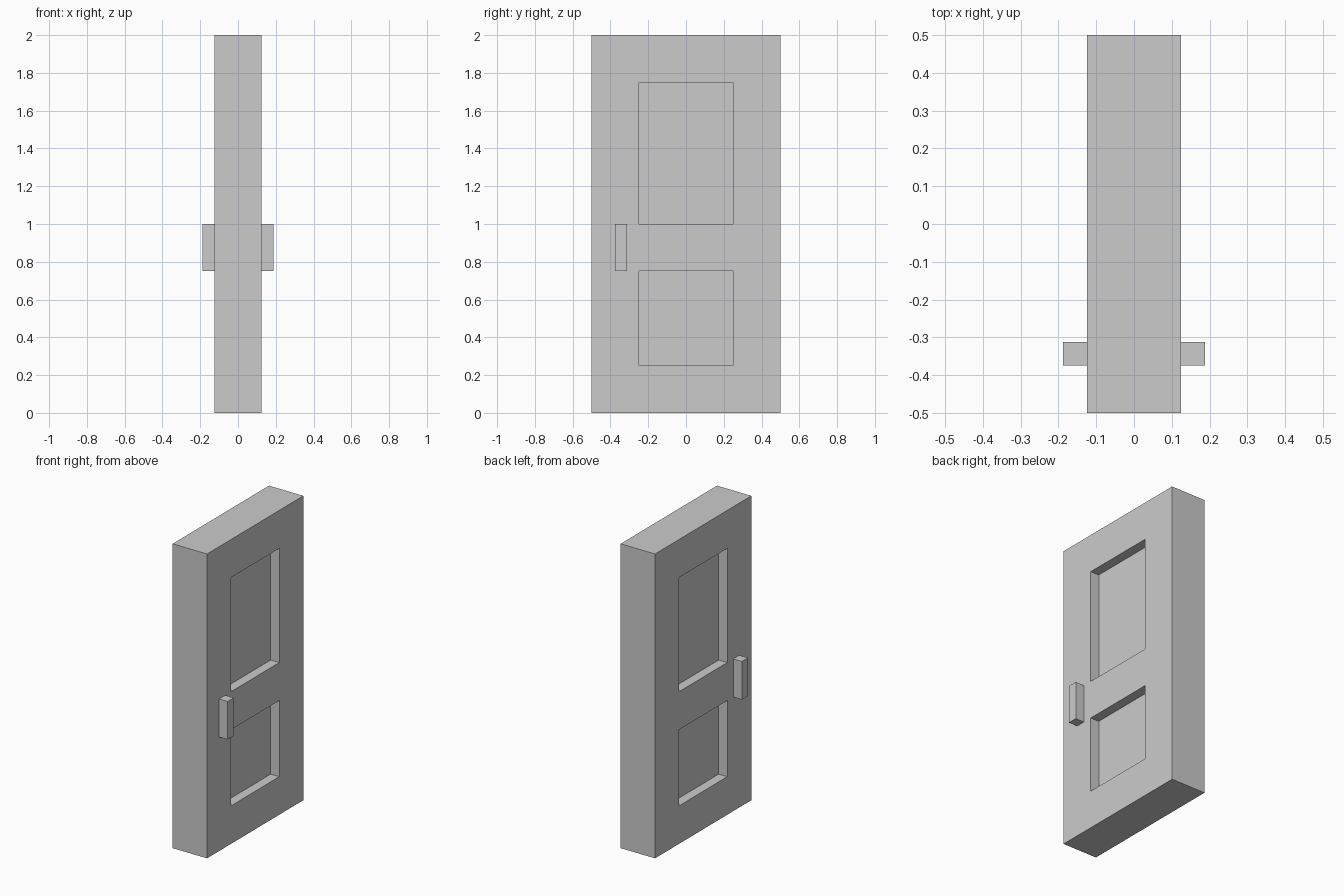
import bpy, bmesh
from mathutils import Vector, Matrix

if "Cube" in bpy.data.objects:
    bpy.data.objects.remove(bpy.data.objects["Cube"])

RECESS = 0.0625
PANELS_Z = [(0.25, 0.75), (1.0, 1.75)]


def add_box(bm, lo, hi):
    lo, hi = Vector(lo), Vector(hi)
    mat = Matrix.Translation((lo + hi) / 2) @ Matrix.Diagonal((*(hi - lo), 1))
    bmesh.ops.create_cube(bm, size=1, matrix=mat)


def finish(bm, name):
    bmesh.ops.recalc_face_normals(bm, faces=bm.faces[:])
    mesh = bpy.data.meshes.new(name)
    bm.to_mesh(mesh)
    bm.free()
    obj = bpy.data.objects.new(name, mesh)
    bpy.context.collection.objects.link(obj)
    return obj


# Door slab, cut along the panel borders
bm = bmesh.new()
add_box(bm, (-0.125, -0.5, 0), (0.125, 0.5, 2))
cuts = [((0, y, 0), (0, 1, 0)) for y in (-0.25, 0.25)]
cuts += [((0, 0, z), (0, 0, 1)) for pair in PANELS_Z for z in pair]
for co, no in cuts:
    bmesh.ops.bisect_plane(bm, geom=bm.verts[:] + bm.edges[:] + bm.faces[:],
                           plane_co=co, plane_no=no)
bm.normal_update()

# Recessed panels on both sides
panels = []
for f in bm.faces:
    c = f.calc_center_median()
    if abs(f.normal.x) > 0.9 and abs(c.y) < 0.25 and any(a < c.z < b for a, b in PANELS_Z):
        panels.append(f)
for f in panels:
    shift = Vector((-RECESS if f.normal.x > 0 else RECESS, 0, 0))
    new = bmesh.ops.extrude_discrete_faces(bm, faces=[f])["faces"][0]
    bmesh.ops.translate(bm, verts=new.verts[:], vec=shift)
finish(bm, "door_slab")

# Handles on both sides
for side, name in ((1, "handle_right"), (-1, "handle_left")):
    bm = bmesh.new()
    x0, x1 = sorted((side * 0.125, side * 0.1875))
    add_box(bm, (x0, -0.375, 0.75), (x1, -0.3125, 1.0))
    finish(bm, name)
